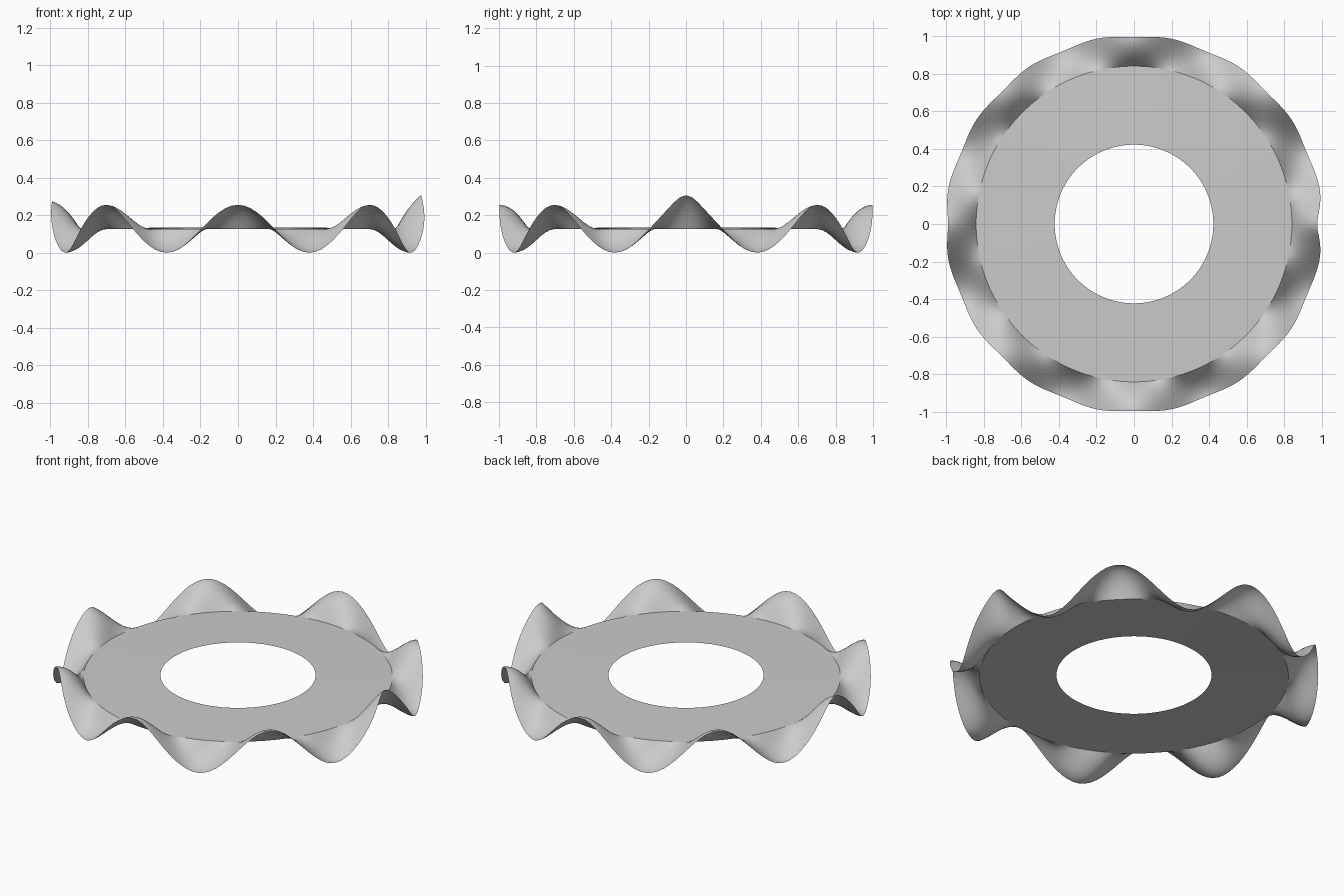
import bpy, math

if "Cube" in bpy.data.objects:
    bpy.data.objects.remove(bpy.data.objects["Cube"])

WAVES = 8
SEG = 192
Z0 = 0.13

mat = bpy.data.materials.new("light grey")
mat.diffuse_color = (0.6, 0.6, 0.6, 1)
mat.use_nodes = True
mat.node_tree.nodes["Principled BSDF"].inputs["Base Color"].default_value = mat.diffuse_color


def polar_sheet(name, rows, point):
    """Closed open-surface band: rows from inside to outside, point(t, angle) -> xyz."""
    verts, faces = [], []
    for i in range(rows + 1):
        for j in range(SEG):
            verts.append(point(i / rows, 2 * math.pi * j / SEG))
    for i in range(rows):
        for j in range(SEG):
            k = (j + 1) % SEG
            a, b = i * SEG, (i + 1) * SEG
            faces.append((a + j, b + j, b + k, a + k))
    me = bpy.data.meshes.new(name)
    me.from_pydata(verts, [], faces)
    me.materials.append(mat)
    for p in me.polygons:
        p.use_smooth = True
    ob = bpy.data.objects.new(name, me)
    bpy.context.collection.objects.link(ob)
    return ob


# flat ring around the hole, dipping very slightly outwards
def ring_point(t, a):
    r = 0.423 + (0.842 - 0.423) * t
    return (r * math.cos(a), r * math.sin(a), Z0 + 0.004 * (1 - 2 * t))


# wavy frill: crests every 45 degrees, slightly taller at the two sides
def frill_point(t, a):
    c = math.cos(WAVES * a)
    d = math.atan2(math.sin(a), math.cos(a))
    right = math.exp(-(d / 0.09) ** 2)
    left = math.exp(-((math.pi - abs(d)) / 0.09) ** 2)
    rim = 1.008 - 0.011 * c * c - 0.02 * right - 0.005 * left
    r = 0.842 + (rim - 0.842) * t
    ease = 1 - (1 - t) ** 2
    z = 0.126 + 0.126 * c * ease + (0.052 * right + 0.018 * left) * t * t
    z += 0.003 * ease * max(c, 0)
    return (r * math.cos(a), r * math.sin(a), z)


polar_sheet("flat_ring", 6, ring_point)
polar_sheet("wavy_frill", 12, frill_point)
